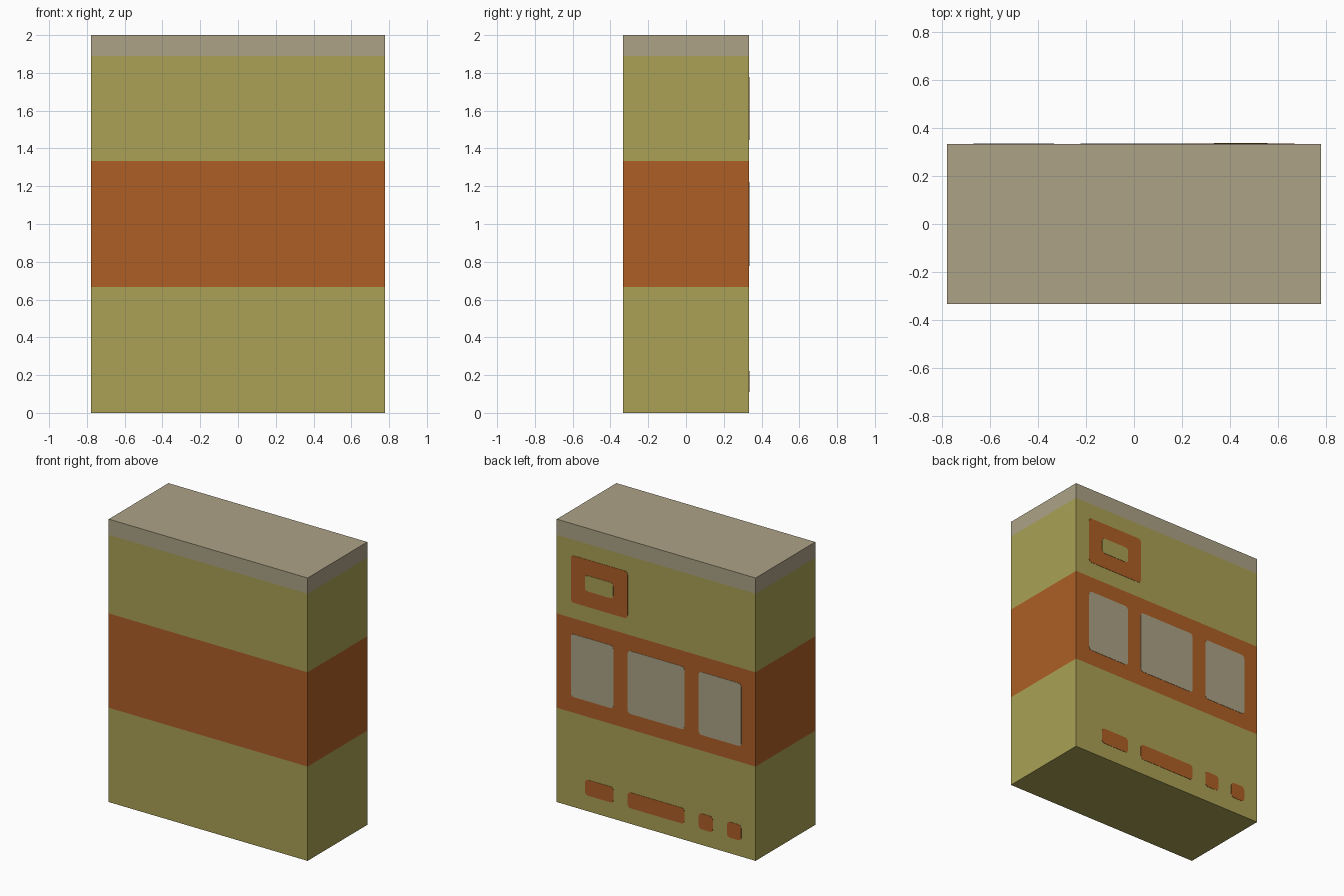
import bpy, bmesh, math

if "Cube" in bpy.data.objects:
    bpy.data.objects.remove(bpy.data.objects["Cube"])

C = 2 / 18                      # one cell: the box is 14 x 6 x 18 cells
W, D, H = 14 * C, 6 * C, 18 * C


def material(name, rgb):
    m = bpy.data.materials.new(name)
    lin = [((v / 255 + 0.055) / 1.055) ** 2.4 for v in rgb]
    m.diffuse_color = (*lin, 1)
    m.use_nodes = True
    m.node_tree.nodes["Principled BSDF"].inputs["Base Color"].default_value = m.diffuse_color
    return m


OLIVE = material("olive", (170, 161, 85))
ORANGE = material("burnt orange", (173, 95, 37))
GREY = material("warm grey", (172, 162, 134))


def finish(name, bm, mats):
    me = bpy.data.meshes.new(name)
    bm.normal_update()
    bm.to_mesh(me)
    bm.free()
    for m in mats:
        me.materials.append(m)
    ob = bpy.data.objects.new(name, me)
    bpy.context.collection.objects.link(ob)
    return ob


# Body: one box cut into horizontal bands, coloured by height
bm = bmesh.new()
bmesh.ops.create_cube(bm, size=1)
for v in bm.verts:
    v.co = (v.co.x * W, v.co.y * D, (v.co.z + 0.5) * H)
for z in (6, 12, 17):
    bmesh.ops.bisect_plane(bm, geom=bm.verts[:] + bm.edges[:] + bm.faces[:],
                           plane_co=(0, 0, z * C), plane_no=(0, 0, 1))
for f in bm.faces:
    z = f.calc_center_median().z / C
    f.material_index = 2 if z > 17 else 1 if 6 < z < 12 else 0
finish("body", bm, [OLIVE, ORANGE, GREY])


# Rounded thin plate on the back; u counts cells from the +x edge
def plate(name, u0, u1, z0, z1, mat, base=0.0, thick=0.002, r=0.2 * C):
    xa, xb = W / 2 - u1 * C, W / 2 - u0 * C
    za, zb = z0 * C, z1 * C
    bm = bmesh.new()
    pts = []
    corners = [(xb - r, zb - r), (xa + r, zb - r), (xa + r, za + r), (xb - r, za + r)]
    for k, (cx, cz) in enumerate(corners):
        for i in range(4):
            a = math.pi / 2 * (k + i / 3)
            pts.append((cx + r * math.cos(a), cz + r * math.sin(a)))
    y = D / 2 + base
    face = bm.faces.new([bm.verts.new((x, y, z)) for x, z in pts])
    ext = bmesh.ops.extrude_face_region(bm, geom=[face])
    for g in ext["geom"]:
        if isinstance(g, bmesh.types.BMVert):
            g.co.y += thick
    bmesh.ops.recalc_face_normals(bm, faces=bm.faces[:])
    finish(name, bm, [mat])


# Upper panel with its small inner pane
plate("upper_panel", 1, 5, 13, 16, ORANGE)
plate("upper_panel_pane", 2, 4, 14, 15, OLIVE, base=0.002)

# Three windows in the middle band
for i, (a, b) in enumerate([(1, 4), (5, 9), (10, 13)]):
    plate(f"window_{i + 1}", a, b, 7, 11, GREY)

# Row of small marks near the bottom
for i, (a, b) in enumerate([(2, 4), (5, 9), (10, 11), (12, 13)]):
    plate(f"lower_mark_{i + 1}", a, b, 1, 2, ORANGE)
